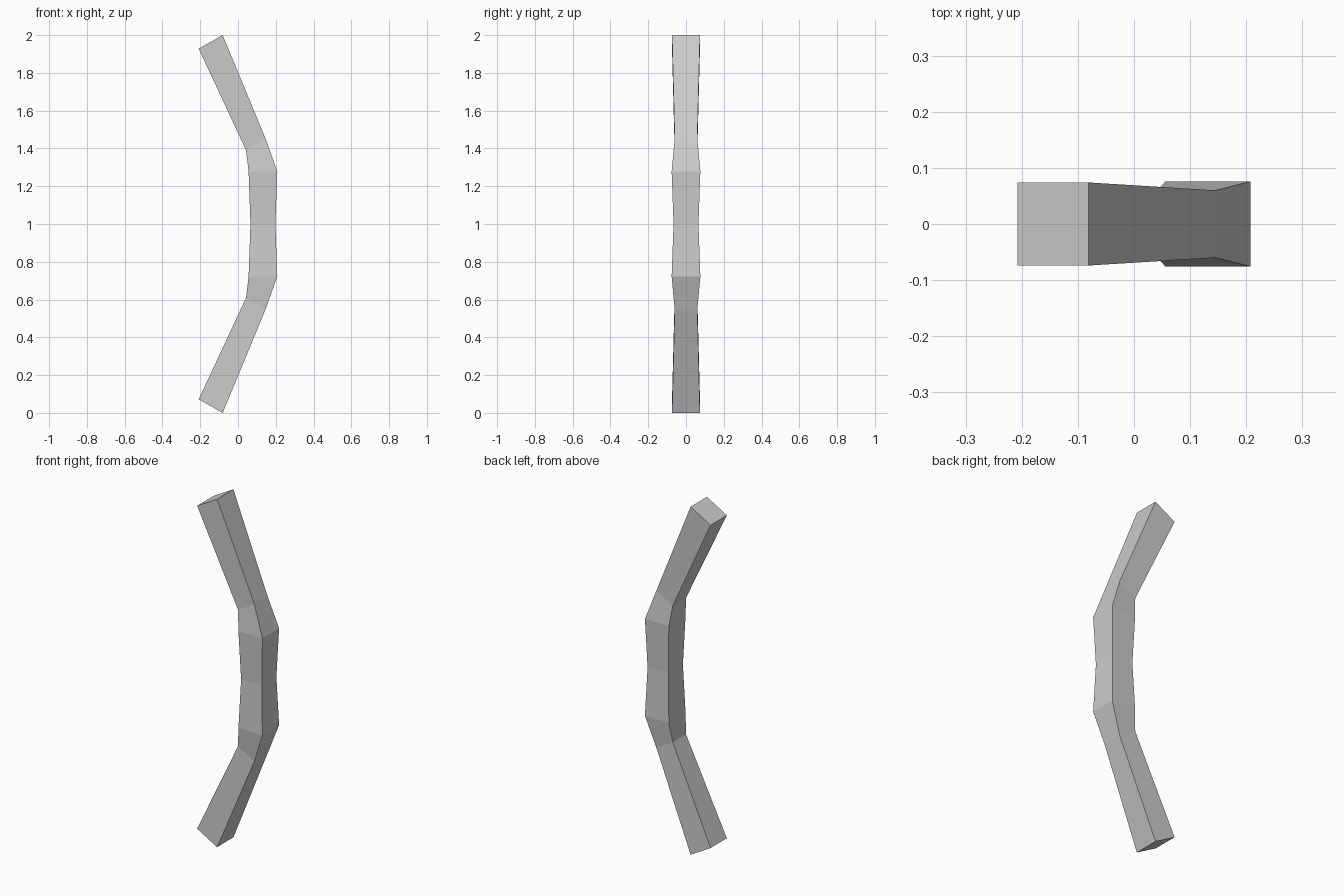
import bpy, bmesh

if "Cube" in bpy.data.objects:
    bpy.data.objects.remove(bpy.data.objects["Cube"])

# Cross-sections of the upper half: inner x, inner z, outer x, outer z, half depth
upper = [
    (-0.208, 1.928, -0.081, 2.0, 0.074),
    (0.042, 1.392, 0.146, 1.452, 0.060),
    (0.056, 1.278, 0.208, 1.278, 0.076),
]
middle = [(0.066, 1.0, 0.198, 1.0, 0.066)]
lower = [(xi, 2 - zi, xo, 2 - zo, d) for xi, zi, xo, zo, d in reversed(upper)]

# Curved square bar, lofted through the sections and mirrored about z = 1
bm = bmesh.new()
rings = []
for xi, zi, xo, zo, d in upper + middle + lower:
    corners = [(xi, -d, zi), (xo, -d, zo), (xo, d, zo), (xi, d, zi)]
    rings.append([bm.verts.new(c) for c in corners])
for a, b in zip(rings, rings[1:]):
    for i in range(4):
        j = (i + 1) % 4
        bm.faces.new((a[i], b[i], b[j], a[j]))

# End caps
bm.faces.new(rings[0])
bm.faces.new(rings[-1][::-1])
bmesh.ops.recalc_face_normals(bm, faces=bm.faces)

mesh = bpy.data.meshes.new("curved_bar")
bm.to_mesh(mesh)
bm.free()
bpy.context.collection.objects.link(bpy.data.objects.new("curved_bar", mesh))
